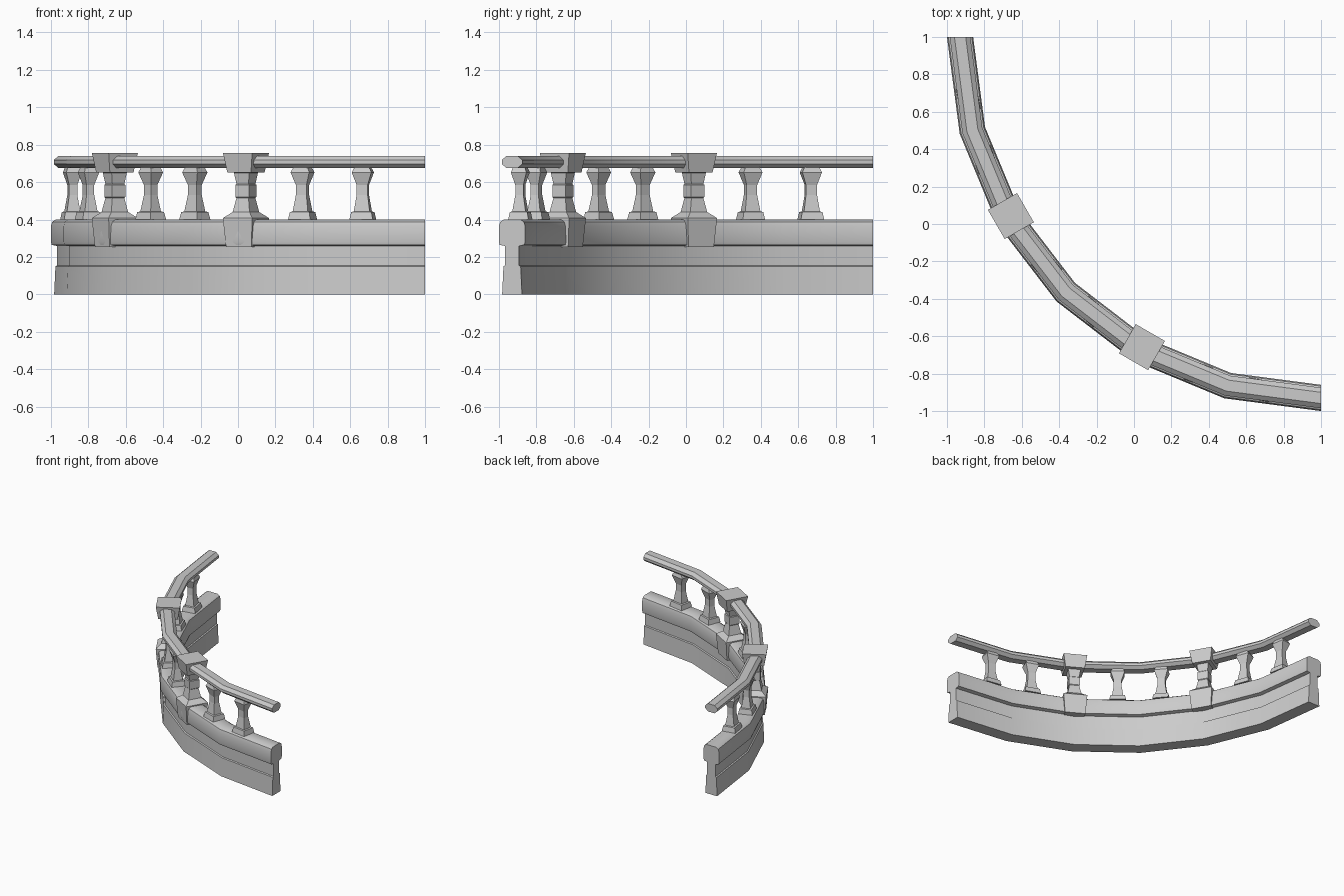
import bpy, bmesh, math

if "Cube" in bpy.data.objects:
    bpy.data.objects.remove(bpy.data.objects["Cube"])

CX, CY = 1.0, 1.0          # centre of the quarter circle
MID = 1.93                 # middle radius of the wall


def finish(bm, name, smooth):
    bmesh.ops.recalc_face_normals(bm, faces=bm.faces)
    me = bpy.data.meshes.new(name)
    bm.to_mesh(me)
    bm.free()
    ob = bpy.data.objects.new(name, me)
    bpy.context.collection.objects.link(ob)
    if smooth:
        bpy.ops.object.select_all(action='DESELECT')
        ob.select_set(True)
        bpy.context.view_layer.objects.active = ob
        bpy.ops.object.shade_smooth_by_angle(angle=math.radians(35))
    return ob


def loft(rings, name, smooth=False):
    """Skin a list of closed rings and cap both ends."""
    bm = bmesh.new()
    vs = [[bm.verts.new(p) for p in ring] for ring in rings]
    n = len(vs[0])
    for a, b in zip(vs, vs[1:]):
        for i in range(n):
            j = (i + 1) % n
            bm.faces.new((a[i], a[j], b[j], b[i]))
    bm.faces.new(vs[0])
    bm.faces.new(vs[-1])
    return finish(bm, name, smooth)


def arc_sweep(profile, name):
    """Sweep an (offset, z) profile round the quarter circle in six segments."""
    rings = []
    for k in range(7):
        a = math.radians(15 * k)
        rings.append([(CX - (MID + o) * math.cos(a), CY - (MID + o) * math.sin(a), z)
                      for o, z in profile])
    return loft(rings, name, True)


def post(sections, deg, name, r=1.915):
    """Stack of rectangles (half radial, half tangential, z) facing the centre."""
    a = math.radians(deg)
    c, s = math.cos(a), math.sin(a)
    rings = []
    for hr, ht, z in sections:
        rings.append([(CX - (r + u) * c - v * s, CY - (r + u) * s + v * c, z)
                      for u, v in ((hr, ht), (-hr, ht), (-hr, -ht), (hr, -ht))])
    return loft(rings, name)


# Curved wall: mirrored profile with a recessed band and rounded coping
half = [(.053, 0), (.046, .15), (.037, .155), (.037, .258), (.066, .265),
        (.07, .28), (.07, .365), (.063, .388), (.045, .4)]
arc_sweep(half + [(-o, z) for o, z in reversed(half)], "curved_wall")

# Handrail: flattened octagon
rail = [(.055, .697), (.055, .718), (.03, .74), (-.03, .74),
        (-.055, .718), (-.055, .697), (-.03, .675), (.03, .675)]
arc_sweep(rail, "handrail")

# Main posts
post_sections = [(h, h, z) for h, z in (
    (.078, .253), (.09, .402), (.09, .408), (.052, .44), (.037, .515), (.041, .52),
    (.041, .585), (.037, .59), (.047, .65), (.073, .652), (.09, .755))]
for d in (30, 60):
    post(post_sections, d, "main_post")

# Slim balusters between the posts
baluster_sections = [(.055, .063, .4), (.047, .055, .44), (.036, .043, .443),
                     (.022, .03, .53), (.022, .03, .585), (.042, .053, .652),
                     (.036, .046, .668), (.03, .03, .69)]
for d in (10, 20, 40, 50, 70, 80):
    post(baluster_sections, d, "baluster")
